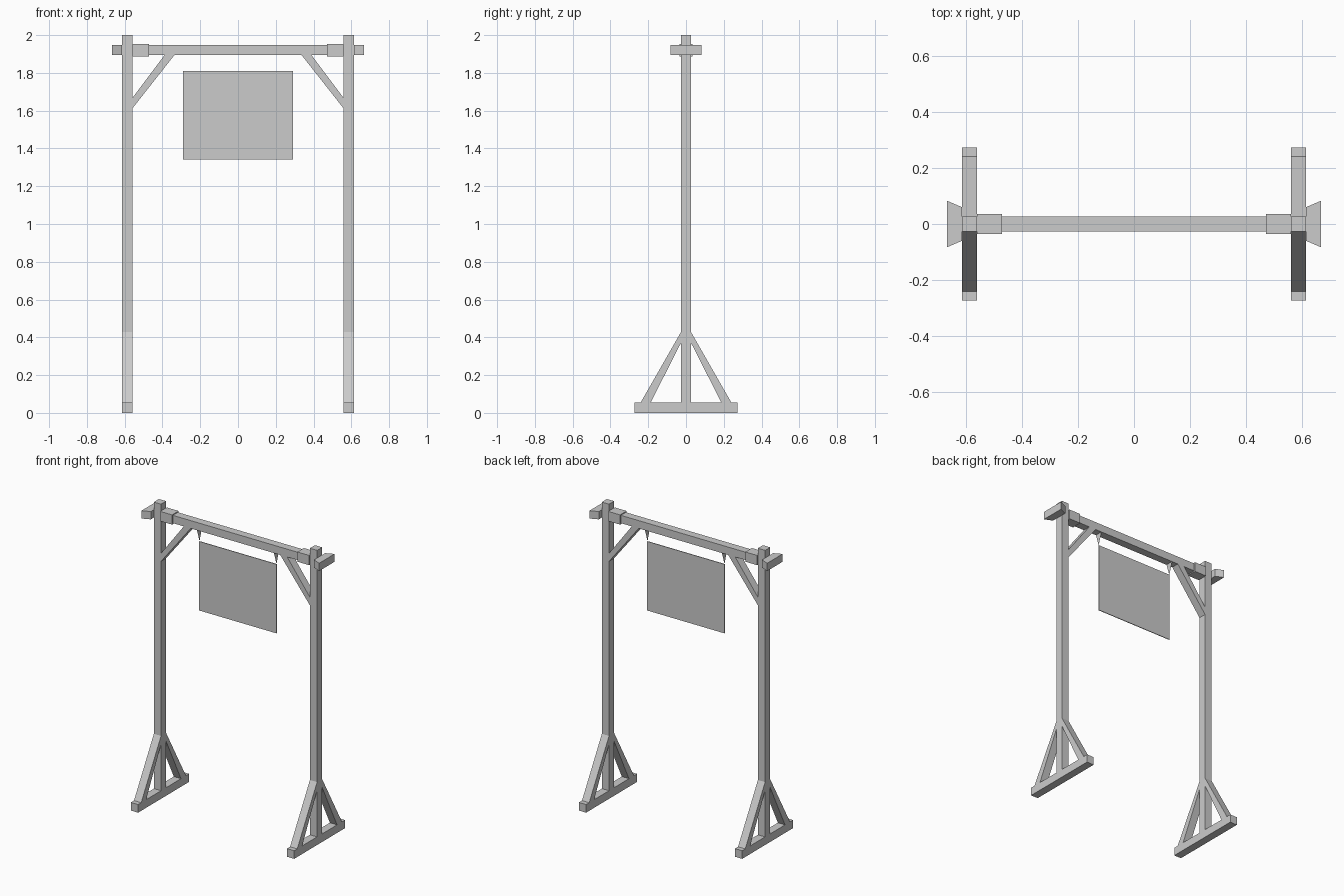
import bpy, bmesh
from mathutils import Vector

cube = bpy.data.objects.get("Cube")
if cube:
    bpy.data.objects.remove(cube, do_unlink=True)

grey = bpy.data.materials.new("plain grey")
grey.use_nodes = True
colour = (0.6, 0.6, 0.6, 1)
grey.diffuse_color = colour
grey.node_tree.nodes["Principled BSDF"].inputs["Base Color"].default_value = colour

HALF = 0.027      # half width of the main timbers
POST_X = 0.586    # centre of each post
BEAM_LOW, BEAM_HIGH = 1.895, 1.948


def finish(name, bm):
    bmesh.ops.recalc_face_normals(bm, faces=bm.faces)
    mesh = bpy.data.meshes.new(name)
    bm.to_mesh(mesh)
    bm.free()
    mesh.materials.append(grey)
    obj = bpy.data.objects.new(name, mesh)
    bpy.context.collection.objects.link(obj)
    return obj


def prism(name, outline, axis, low, high):
    """Extrude a 2D outline along an axis; the outline uses the other two axes in order."""
    def place(p, depth):
        co = list(p)
        co.insert("xyz".index(axis), depth)
        return Vector(co)
    bm = bmesh.new()
    face = bm.faces.new([bm.verts.new(place(p, low)) for p in outline])
    if high > low:
        new = bmesh.ops.extrude_face_region(bm, geom=[face])["geom"]
        shift = place((0, 0), high - low)
        bmesh.ops.translate(bm, vec=shift, verts=[v for v in new if isinstance(v, bmesh.types.BMVert)])
    return finish(name, bm)


def box(name, x, y, z):
    return prism(name, [(x[0], y[0]), (x[1], y[0]), (x[1], y[1]), (x[0], y[1])], "z", *z)


# Crossbeam and hanging panel
box("crossbeam", (-POST_X, POST_X), (-HALF, HALF), (BEAM_LOW, BEAM_HIGH))
box("hanging_panel", (-0.29, 0.29), (-0.0025, 0.0025), (1.341, 1.81))

for side, s in (("left", 1), ("right", -1)):
    inner, outer = POST_X - HALF, POST_X + HALF
    post_x = sorted((s * inner, s * outer))

    # Upright and foot
    box(side + "_post", post_x, (-HALF, HALF), (0, 2))
    box(side + "_foot", post_x, (-0.273, 0.273), (0, 0.055))

    # Sloping struts in front of and behind the post
    for end, d in (("front", -1), ("back", 1)):
        outline = [(d * 0.24, 0.055), (d * HALF, 0.427), (d * HALF, 0.37), (d * 0.187, 0.055)]
        prism(f"{side}_{end}_strut", outline, "x", *post_x)

    # Diagonal brace under the beam
    outline = [(s * inner, 1.612), (s * 0.336, BEAM_LOW), (s * 0.388, BEAM_LOW), (s * inner, 1.667)]
    prism(side + "_beam_brace", outline, "y", -HALF, HALF)

    # Thicker collar around the beam end
    box(side + "_collar", sorted((s * 0.47, s * inner)), (-0.035, 0.035), (1.888, 1.954))

    # Flared wedge outside the post
    outline = [(s * outer, -0.06), (s * 0.667, -0.083), (s * 0.667, 0.083), (s * outer, 0.06)]
    prism(side + "_wedge", outline, "z", BEAM_LOW, BEAM_HIGH)

    # Flat strap narrowing from the beam to the panel corner
    outline = [(-HALF, BEAM_LOW), (HALF, BEAM_LOW), (0, 1.81)]
    prism(side + "_strap", outline, "x", s * 0.289, s * 0.289)
